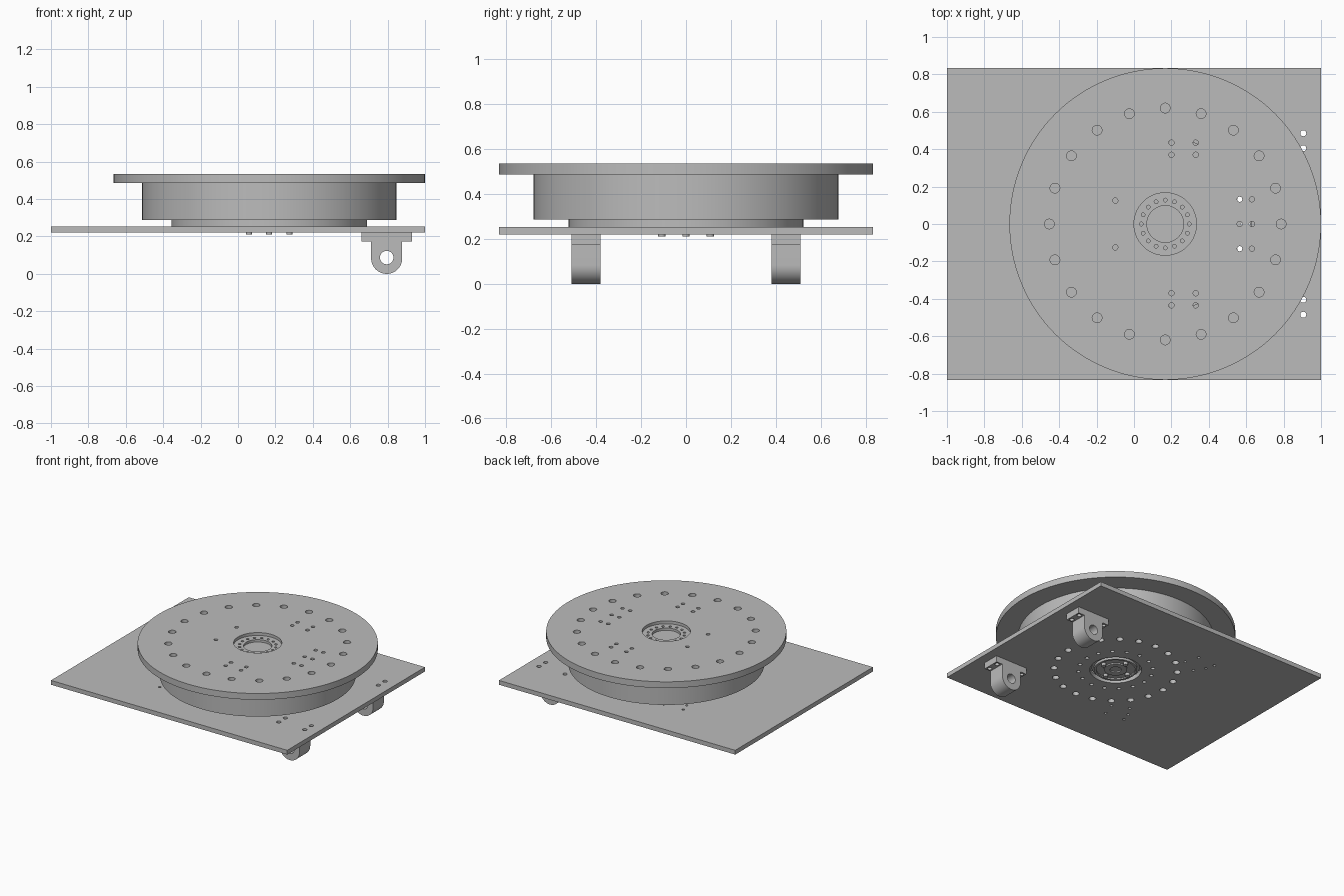
import bpy, bmesh, math
from mathutils import Matrix, Vector

cube = bpy.data.objects.get("Cube")
if cube:
    bpy.data.objects.remove(cube, do_unlink=True)

CX = 0.167          # turntable axis
PLATE_Z = (0.22, 0.253)
DISC_Z = (0.487, 0.535)

grey = bpy.data.materials.new("machined grey")
grey.use_nodes = True
colour = (0.5, 0.5, 0.5, 1)
grey.diffuse_color = colour
grey.node_tree.nodes["Principled BSDF"].inputs["Base Color"].default_value = colour


def make(name, bm):
    bmesh.ops.recalc_face_normals(bm, faces=bm.faces)
    mesh = bpy.data.meshes.new(name)
    bm.to_mesh(mesh)
    bm.free()
    mesh.materials.append(grey)
    ob = bpy.data.objects.new(name, mesh)
    bpy.context.collection.objects.link(ob)
    return ob


def box(name, x, y, z):
    bm = bmesh.new()
    size = [b - a for a, b in (x, y, z)]
    mid = [(a + b) / 2 for a, b in (x, y, z)]
    bmesh.ops.create_cube(bm, size=1, matrix=Matrix.Translation(mid) @ Matrix.Diagonal((*size, 1)))
    return make(name, bm)


def turned(name, profile, steps=128):
    """Closed (radius, z) profile turned about the turntable axis."""
    bm = bmesh.new()
    verts = [bm.verts.new((CX + r, 0, z)) for r, z in profile]
    edges = [bm.edges.new((a, b)) for a, b in zip(verts, verts[1:] + verts[:1])]
    bmesh.ops.spin(bm, geom=verts + edges, cent=(CX, 0, 0), axis=(0, 0, 1),
                   angle=math.tau, steps=steps, use_duplicate=False)
    bmesh.ops.remove_doubles(bm, verts=bm.verts, dist=0.0002)
    return make(name, bm)


def tube(name, inner, outer, z):
    return turned(name, [(inner, z[0]), (outer, z[0]), (outer, z[1]), (inner, z[1])])


def pins(name, groups, z, seg=24):
    """Upright cylinders, from groups of (points, radius)."""
    bm = bmesh.new()
    for points, radius in groups:
        for x, y in points:
            bmesh.ops.create_cone(bm, cap_ends=True, segments=seg, radius1=radius, radius2=radius,
                                  depth=z[1] - z[0], matrix=Matrix.Translation((x, y, sum(z) / 2)))
    return make(name, bm)


def ring(count, radius):
    return [(CX + radius * math.cos(math.tau * i / count), radius * math.sin(math.tau * i / count))
            for i in range(count)]


def both_sides(points):
    return points + [(x, -y) for x, y in points]


def cut(ob, cutter):
    mod = ob.modifiers.new("holes", 'BOOLEAN')
    mod.operation = 'DIFFERENCE'
    mod.solver = 'EXACT'
    mod.object = cutter
    graph = bpy.context.evaluated_depsgraph_get()
    mesh = bpy.data.meshes.new_from_object(ob.evaluated_get(graph))
    ob.modifiers.clear()
    ob.data = mesh
    bpy.data.objects.remove(cutter, do_unlink=True)


parts = []

# Base plate with bolt circles, a centre opening and mounting holes
lug_holes = both_sides([(x, y) for x in (0.685, 0.905) for y in (0.405, 0.485)])
sensor_holes = both_sides([(-0.13, 0.4), (-0.3, 0.42), (-0.25, 0.345), (-0.164, 0.504), (-0.32, 0.49)])
plate = box("base_plate", (-1, 1), (-0.833, 0.833), PLATE_Z)
cut(plate, pins("plate_cutter", [(ring(20, 0.43), 0.024), (ring(16, 0.26), 0.014),
                                 (lug_holes, 0.016), (sensor_holes, 0.01)], (0.1, 0.4)))
cut(plate, pins("centre_cutter", [([(CX, 0)], 0.18)], (0.1, 0.4), 96))
parts.append(plate)

# Bearing ring and drum
parts.append(tube("bearing_ring", 0.46, 0.523, (PLATE_Z[1], 0.287)))
parts.append(tube("drum", 0.5, 0.68, (0.287, DISC_Z[0])))

# Turntable disc with its bolt circle and fixture holes
disc = tube("turntable_disc", 0.167, 0.833, DISC_Z)
fixture = both_sides([(x, y) for x in (0.2, 0.33) for y in (0.37, 0.435)]
                     + [(-0.1, 0.125), (0.565, 0.132), (0.63, 0.132)]) + [(0.565, 0), (0.63, 0)]
cut(disc, pins("disc_cutter", [(ring(20, 0.62), 0.026), (fixture, 0.014)], (0.4, 0.6)))
parts.append(disc)

# Central drive column with a stepped top and grooved underside
column = turned("drive_column", [(0, 0.232), (0.04, 0.232), (0.04, 0.222), (0.08, 0.222), (0.08, 0.232),
                                 (0.135, 0.232), (0.135, 0.222), (0.15, 0.222), (0.15, 0.24),
                                 (0.167, 0.24), (0.167, 0.513), (0.098, 0.513), (0.098, 0.495), (0, 0.495)])
cut(column, pins("column_cutter", [(ring(16, 0.128), 0.01)], (0.495, 0.6), 16))
parts.append(column)
parts.append(pins("drive_bolts", [(ring(4, 0.108), 0.016)], (0.21, 0.235)))

# Hinge lugs under the plate
for side, y0 in (("left", 0.38), ("right", -0.51)):
    mid, radius = 0.795, 0.083
    arc = [(mid + radius * math.cos(a), radius + radius * math.sin(a))
           for a in (math.pi * (1 + i / 32) for i in range(33))]
    outline = ([(0.66, PLATE_Z[0]), (0.66, 0.172), (mid - radius, 0.172)] + arc
               + [(mid + radius, 0.172), (0.93, 0.172), (0.93, PLATE_Z[0])])
    bm = bmesh.new()
    face = bm.faces.new([bm.verts.new((x, y0, z)) for x, z in outline])
    new = bmesh.ops.extrude_face_region(bm, geom=[face])["geom"]
    bmesh.ops.translate(bm, vec=Vector((0, 0.13, 0)),
                        verts=[v for v in new if isinstance(v, bmesh.types.BMVert)])
    lug = make("hinge_lug_" + side, bm)
    bore = pins("bore_cutter", [([(0, 0)], 0.036)], (-0.2, 0.2), 32)
    bore.data.transform(Matrix.Translation((mid, y0 + 0.065, 0.087)) @ Matrix.Rotation(math.pi / 2, 4, 'X'))
    cut(lug, bore)
    cut(lug, pins("lug_cutter", [([p for p in lug_holes if p[1] * y0 > 0], 0.016)], (0.15, 0.3)))
    parts.append(lug)

# Smooth round walls, keep crisp edges
bpy.ops.object.select_all(action='DESELECT')
for ob in parts:
    ob.select_set(True)
bpy.context.view_layer.objects.active = parts[0]
bpy.ops.object.shade_smooth_by_angle(angle=math.radians(30))
